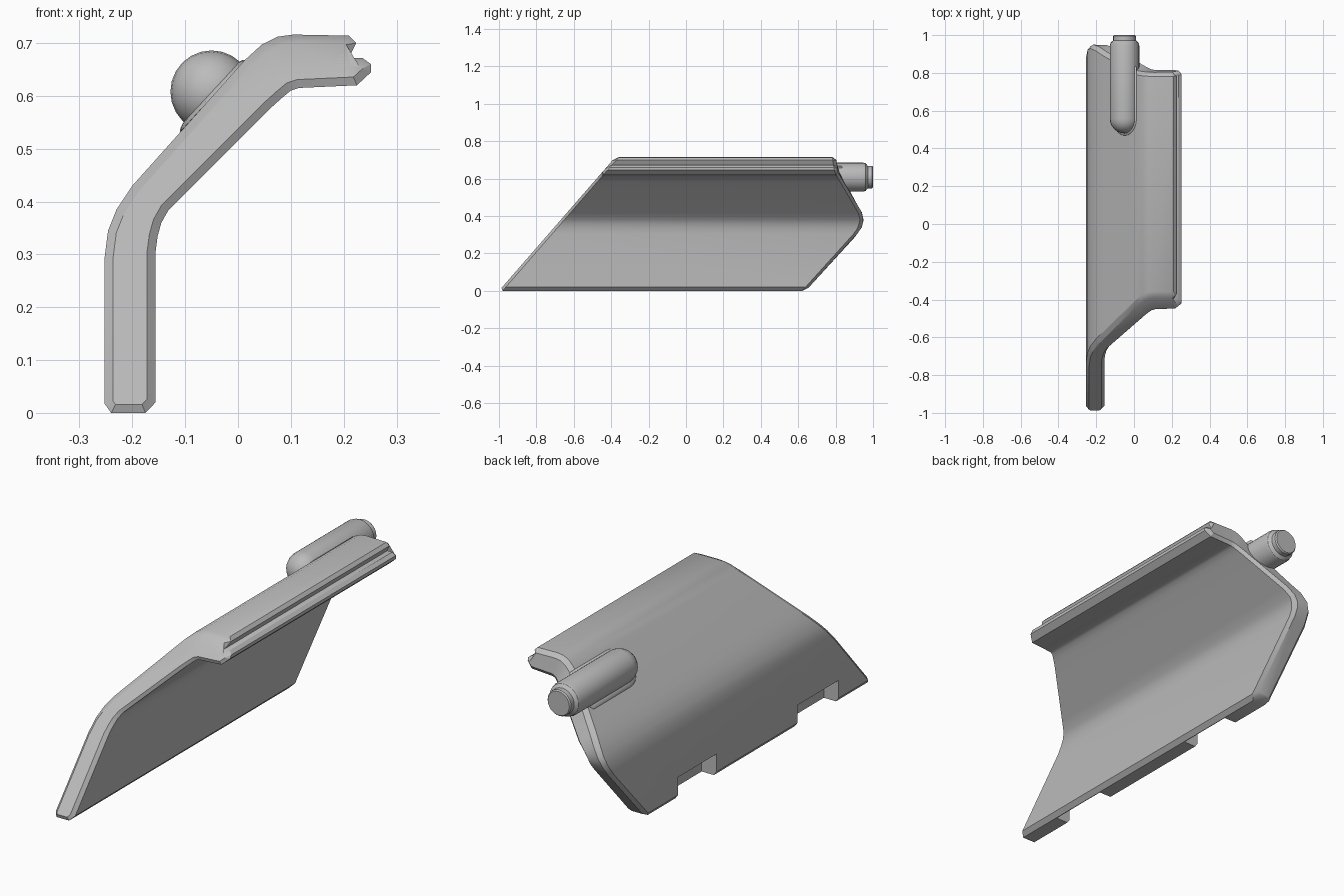
import bpy, bmesh, math
from mathutils import Vector, Matrix

if "Cube" in bpy.data.objects:
    bpy.data.objects.remove(bpy.data.objects["Cube"])

grey = bpy.data.materials.new("plain_grey")
grey.use_nodes = True
grey.diffuse_color = (0.5, 0.5, 0.5, 1)
grey.node_tree.nodes["Principled BSDF"].inputs["Base Color"].default_value = (0.5, 0.5, 0.5, 1)


def make_object(name, bm):
    bmesh.ops.recalc_face_normals(bm, faces=bm.faces)
    mesh = bpy.data.meshes.new(name)
    bm.to_mesh(mesh)
    bm.free()
    obj = bpy.data.objects.new(name, mesh)
    mesh.materials.append(grey)
    bpy.context.collection.objects.link(obj)
    return obj


def smooth(obj, degrees=30):
    bpy.ops.object.select_all(action="DESELECT")
    obj.select_set(True)
    bpy.context.view_layer.objects.active = obj
    bpy.ops.object.shade_smooth_by_angle(angle=math.radians(degrees))


# Bent cross-section (x, z): outer and inner skins pair up, the lip closes the end
outer = [(-.24, 0), (-.253, .018), (-.253, .29), (-.246, .345), (-.23, .385), (-.2, .43),
         (-.165, .469), (.012, .667), (.045, .697), (.075, .712), (.105, .716), (.21, .714)]
inner = [(-.175, 0), (-.156, .02), (-.156, .305), (-.152, .335), (-.145, .36), (-.132, .383),
         (-.1, .415), (.062, .577), (.082, .595), (.1, .61), (.115, .615), (.225, .62)]
lip = [(.224, .7), (.21, .672), (.235, .672), (.252, .66), (.252, .645)]
section = [Vector(p) for p in outer + lip + inner[::-1]]
back_line = [(0, .64), (.29, .905), (.34, .94), (.38, .95), (.42, .94), (.47, .91), (.63, .815), (.72, .8)]


def front_y(z):
    return -1 + .87 * z


def back_y(z):
    for (z0, y0), (z1, y1) in zip(back_line, back_line[1:]):
        if z <= z1:
            return y0 + (y1 - y0) * (z - z0) / (z1 - z0)
    return back_line[-1][1]


def inset(points, d):
    result = []
    for i, p in enumerate(points):
        a = (p - points[i - 1]).normalized()
        b = (points[(i + 1) % len(points)] - p).normalized()
        na, nb = Vector((a.y, -a.x)), Vector((b.y, -b.x))
        result.append(p + (na + nb) * d / (1 + na.dot(nb)))
    return result


# Plate: chamfered front end, straight run, chamfered back end
bm = bmesh.new()
chamfer = .016
small = inset(section, chamfer)
rings = []
for points, edge, shift in ((small, front_y, 0), (section, front_y, chamfer * 1.2),
                            (section, back_y, -chamfer * 1.2), (small, back_y, 0)):
    rings.append([bm.verts.new((p.x, edge(p.y) + shift, p.y)) for p in points])
count = len(section)
for r0, r1 in zip(rings, rings[1:]):
    for i in range(count):
        j = (i + 1) % count
        bm.faces.new((r0[i], r0[j], r1[j], r1[i]))
n = len(outer)
for ring in (rings[0], rings[-1]):
    for i in range(n - 1):
        bm.faces.new((ring[i], ring[i + 1], ring[count - 2 - i], ring[count - 1 - i]))
    bm.faces.new(ring[n - 1:n + len(lip) + 1])
plate = make_object("bent_plate", bm)

# Pockets along the bottom of the outer skin
bm = bmesh.new()
for y0, y1 in ((-.75, -.45), (.14, .42)):
    box = Matrix.Translation((-.24, (y0 + y1) / 2, 0)) @ Matrix.Diagonal((.124, y1 - y0, .2, 1))
    bmesh.ops.create_cube(bm, size=1, matrix=box)
cutter = make_object("pocket_cutter", bm)
cut = plate.modifiers.new("pockets", "BOOLEAN")
cut.operation = "DIFFERENCE"
cut.solver = "EXACT"
cut.object = cutter
bpy.context.view_layer.objects.active = plate
bpy.ops.object.modifier_apply(modifier=cut.name)
bpy.data.objects.remove(cutter)
smooth(plate)


def lathe(name, profile, matrix, steps=24):
    """Turn (radius, y) points around the y axis."""
    bm = bmesh.new()
    verts = [bm.verts.new((r, y, 0)) for r, y in profile]
    edges = [bm.edges.new(pair) for pair in zip(verts, verts[1:])]
    bmesh.ops.spin(bm, geom=verts + edges, axis=(0, 1, 0), cent=(0, 0, 0),
                   angle=math.tau, steps=steps)
    bmesh.ops.remove_doubles(bm, verts=bm.verts, dist=.0002)
    bmesh.ops.transform(bm, matrix=matrix, verts=bm.verts)
    obj = make_object(name, bm)
    smooth(obj)


def dome(radius, tip):
    angles = [math.radians(a) for a in range(0, 91, 15)]
    return [(radius * math.sin(a), tip + radius * (1 - math.cos(a))) for a in angles]


# Hinge pin with a stepped end, and the low fillet where it meets the plate
lathe("hinge_pin", dome(.078, .48) + [(.078, .945), (.074, .96), (.06, .972), (.06, .994), (.055, 1), (0, 1)],
      Matrix.Translation((-.05, 0, .608)))
lathe("pin_fillet", dome(.092, .468) + [(.092, .83), (.07, .845), (0, .845)],
      Matrix.Translation((-.048, 0, .6)) @ Matrix.Rotation(math.radians(-48), 4, "Y")
      @ Matrix.Diagonal((1, 1, .14, 1)))
